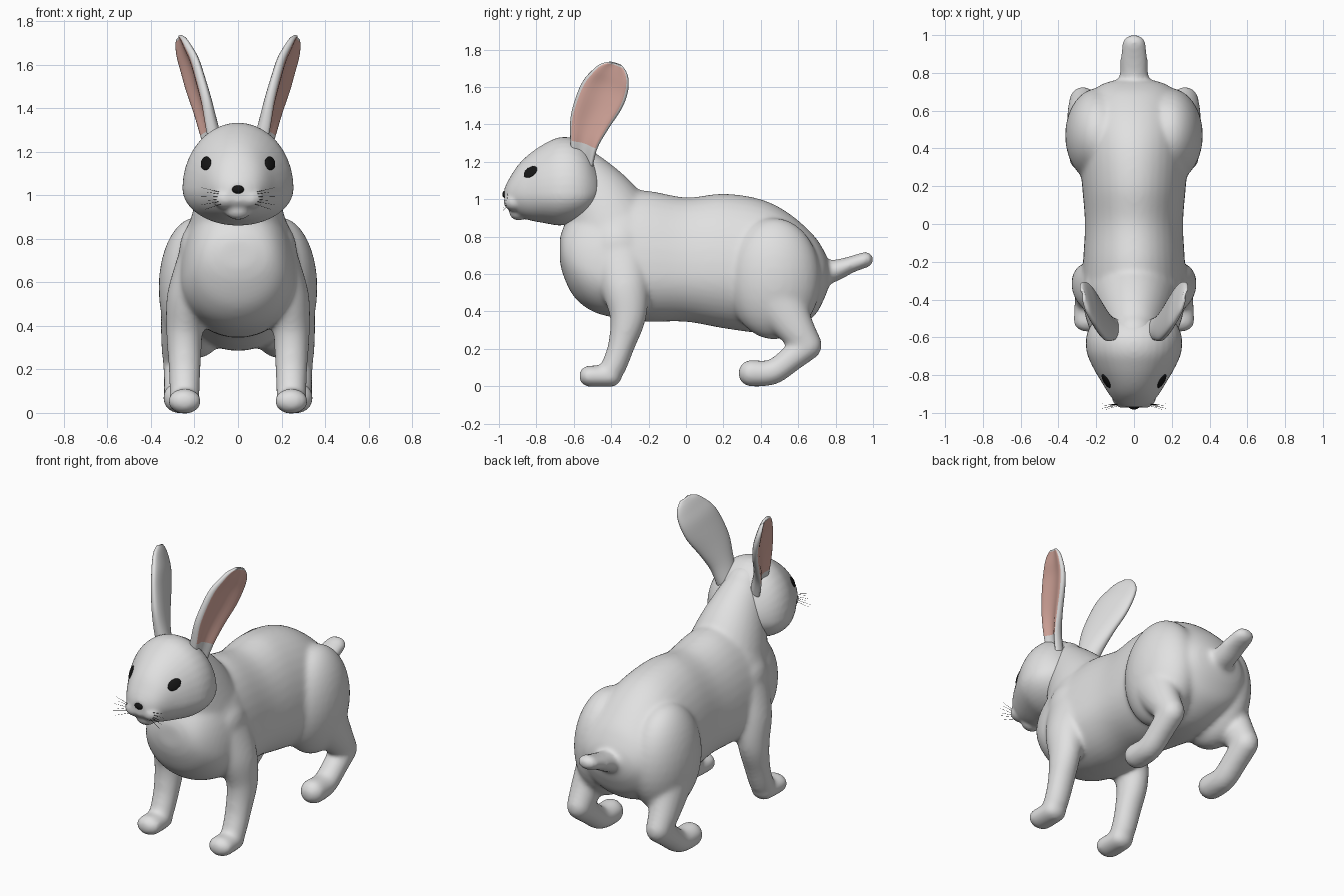
import bpy, bmesh, math
from mathutils import Vector, Matrix

if "Cube" in bpy.data.objects:
    bpy.data.objects.remove(bpy.data.objects["Cube"])


def material(name, rgb):
    m = bpy.data.materials.new(name)
    m.diffuse_color = (*rgb, 1)
    m.use_nodes = True
    m.node_tree.nodes["Principled BSDF"].inputs["Base Color"].default_value = m.diffuse_color
    return m


FUR = material("pale grey fur", (0.75, 0.75, 0.75))
PINK = material("pink inner ear", (0.74, 0.43, 0.37))
BLACK = material("black", (0.008, 0.008, 0.008))


def spline(pts, steps=5):
    """Catmull-Rom interpolation of equal-length tuples."""
    p = [Vector(q) for q in pts]
    out = []
    for i in range(len(p) - 1):
        a, b, c, d = p[max(i - 1, 0)], p[i], p[i + 1], p[min(i + 2, len(p) - 1)]
        for k in range(steps):
            t = k / steps
            out.append(0.5 * (2 * b + (c - a) * t + (2 * a - 5 * b + 4 * c - d) * t * t
                              + (3 * b - a - 3 * c + d) * t ** 3))
    return out + [p[-1]]


def loft(bm, rings):
    """Skin closed rings of points; returns side faces by ring row."""
    vs = [[bm.verts.new(co) for co in r] for r in rings]
    n = len(vs[0])
    rows = [[bm.faces.new((a[k], a[(k + 1) % n], b[(k + 1) % n], b[k])) for k in range(n)]
            for a, b in zip(vs, vs[1:])]
    bm.faces.new(vs[0][::-1])
    bm.faces.new(vs[-1])
    return rows


def trunk(bm, sections, n=40):
    """Loft along y from (y, top, bottom, half width, height of widest point)."""
    rings = []
    for y, top, bot, hw, zc in spline(sections):
        ring = []
        for k in range(n):
            a = 2 * math.pi * k / n
            s = math.sin(a)
            ring.append((hw * math.cos(a), y, zc + s * (top - zc if s > 0 else zc - bot)))
        rings.append(ring)
    loft(bm, rings)


def ball(bm, c, r, rot=Matrix()):
    m = Matrix.Translation(c) @ rot.to_4x4() @ Matrix.Diagonal((*r, 1))
    bmesh.ops.create_uvsphere(bm, u_segments=32, v_segments=18, radius=1, matrix=m)


def limb(bm, pts, n=28):
    """Round-ended tube from (x, y, z, side radius, radius in the yz plane)."""
    p = spline(pts)
    rings = []
    for i, q in enumerate(p):
        t = Vector((p[min(i + 1, len(p) - 1)] - p[max(i - 1, 0)])[:3])
        v = Vector((1, 0, 0)).cross(t).normalized()
        rings.append([Vector(q[:3]) + Vector((q[3] * math.cos(a), 0, 0)) + v * q[4] * math.sin(a)
                      for a in (2 * math.pi * k / n for k in range(n))])
    loft(bm, rings)
    for q in (pts[0], pts[-1]):
        ball(bm, q[:3], (q[3], q[4], q[4]))


def finish(name, bm, mats, voxel=0, smooth=0):
    bmesh.ops.recalc_face_normals(bm, faces=bm.faces[:])
    me = bpy.data.meshes.new(name)
    bm.to_mesh(me)
    bm.free()
    ob = bpy.data.objects.new(name, me)
    bpy.context.collection.objects.link(ob)
    if voxel:  # fuse overlapping volumes into one soft skin
        r = ob.modifiers.new("fuse", 'REMESH')
        r.mode = 'VOXEL'
        r.voxel_size = voxel
        s = ob.modifiers.new("soften", 'SMOOTH')
        s.factor, s.iterations = 0.5, smooth
        bpy.context.view_layer.update()
        dg = bpy.context.evaluated_depsgraph_get()
        ob.data = bpy.data.meshes.new_from_object(ob.evaluated_get(dg))
        ob.modifiers.clear()
    if len(mats) == 1:
        ob.data.materials.clear()
    for m in mats:
        ob.data.materials.append(m)
    for f in ob.data.polygons:
        f.use_smooth = True
    return ob


# Body: torso, neck, tail, haunches and legs
bm = bmesh.new()
trunk(bm, [(-0.675, 0.79, 0.67, 0.07, 0.73), (-0.655, 0.85, 0.59, 0.15, 0.71),
           (-0.60, 0.93, 0.48, 0.21, 0.67), (-0.50, 1.0, 0.40, 0.255, 0.62),
           (-0.35, 1.04, 0.36, 0.275, 0.6), (-0.2, 1.045, 0.345, 0.27, 0.6),
           (0, 1.01, 0.345, 0.26, 0.6), (0.2, 1.03, 0.31, 0.275, 0.6),
           (0.4, 1.0, 0.285, 0.29, 0.58), (0.55, 0.925, 0.30, 0.28, 0.58),
           (0.68, 0.81, 0.37, 0.235, 0.58), (0.74, 0.72, 0.47, 0.17, 0.59),
           (0.765, 0.66, 0.54, 0.08, 0.60)])
limb(bm, [(0, -0.36, 0.76, 0.25, 0.27), (0, -0.45, 0.95, 0.2, 0.22),
          (0, -0.54, 1.10, 0.15, 0.165), (0, -0.59, 1.18, 0.12, 0.125)])
limb(bm, [(0, 0.70, 0.595, 0.085, 0.07), (0, 0.80, 0.62, 0.075, 0.058),
          (0, 0.88, 0.65, 0.073, 0.045), (0, 0.96, 0.677, 0.062, 0.043)])
for s in (-1, 1):
    limb(bm, [(s * 0.18, -0.36, 0.74, 0.09, 0.14), (s * 0.22, -0.33, 0.55, 0.105, 0.13),
              (s * 0.245, -0.31, 0.38, 0.085, 0.1), (s * 0.245, -0.345, 0.22, 0.075, 0.072),
              (s * 0.245, -0.385, 0.11, 0.07, 0.068), (s * 0.245, -0.415, 0.065, 0.068, 0.065)])
    limb(bm, [(s * 0.245, -0.40, 0.052, 0.07, 0.056), (s * 0.245, -0.515, 0.054, 0.077, 0.058)])
    ball(bm, (s * 0.19, 0.47, 0.575), (0.175, 0.25, 0.325))
    limb(bm, [(s * 0.24, 0.49, 0.46, 0.115, 0.15), (s * 0.265, 0.58, 0.32, 0.088, 0.105),
              (s * 0.27, 0.647, 0.222, 0.074, 0.08)])
    limb(bm, [(s * 0.27, 0.647, 0.218, 0.074, 0.08), (s * 0.27, 0.56, 0.145, 0.072, 0.07),
              (s * 0.27, 0.46, 0.075, 0.072, 0.068), (s * 0.27, 0.35, 0.07, 0.075, 0.072)])
body = finish("body", bm, [FUR], 0.012, 18)

# Head with muzzle puffs and chin
bm = bmesh.new()
trunk(bm, [(-0.455, 1.12, 1.0, 0.09, 1.05), (-0.475, 1.18, 0.95, 0.165, 1.04),
           (-0.53, 1.275, 0.90, 0.225, 1.03), (-0.60, 1.325, 0.87, 0.253, 1.03),
           (-0.68, 1.33, 0.86, 0.25, 1.03), (-0.76, 1.295, 0.873, 0.217, 1.03),
           (-0.84, 1.24, 0.888, 0.17, 1.03), (-0.90, 1.18, 0.91, 0.133, 1.03),
           (-0.945, 1.11, 0.94, 0.095, 1.02), (-0.97, 1.06, 0.97, 0.05, 1.01)])
for s in (-1, 1):
    ball(bm, (s * 0.056, -0.915, 0.985), (0.062, 0.06, 0.05))
ball(bm, (0, -0.895, 0.93), (0.06, 0.05, 0.043))
head = finish("head", bm, [FUR], 0.01, 7)

# Ears: cupped blades with a pink outer face, sections (x, y, z, half width, thickness)
EAR = [(0.105, -0.555, 1.19, 0.06, 0.045), (0.135, -0.545, 1.30, 0.078, 0.042),
       (0.163, -0.515, 1.41, 0.108, 0.037), (0.197, -0.465, 1.52, 0.128, 0.034),
       (0.222, -0.43, 1.60, 0.125, 0.031), (0.247, -0.403, 1.66, 0.103, 0.026),
       (0.262, -0.388, 1.70, 0.075, 0.02), (0.272, -0.375, 1.725, 0.035, 0.012)]
N = 32
for s, label in ((-1, "left_ear"), (1, "right_ear")):
    bm = bmesh.new()
    path = spline(EAR)
    rings = []
    for x, y, z, w, th in path:
        ring = []
        for k in range(N):
            a = 2 * math.pi * (k + 0.5) / N
            u, c = math.sin(a), math.cos(a)
            off = th * c if c < 0 else th * c * (0.1 + 1.45 * u * u)
            ring.append((s * (x + off + 0.2 * w * u), y + 0.94 * w * u - 0.1 * off,
                         z - 0.3 * w * u - 0.3 * off))
        rings.append(ring)
    for i, row in enumerate(loft(bm, rings)):
        for k, f in enumerate(row):
            a = 2 * math.pi * (k + 1) / N
            if math.cos(a) > 0 and abs(math.sin(a)) < 0.85 and 1.29 < path[i][2] < 1.715:
                f.material_index = 1
    finish(label, bm, [FUR, PINK])

# Eyes: thin almond plates laid on the head surface
for s, label in ((-1, "left_eye"), (1, "right_eye")):
    ok, loc, nor, idx = head.closest_point_on_mesh((s * 0.145, -0.83, 1.145))
    n = Vector(nor).normalized()
    t = Vector((s * 0.1, 0.9, 0.28))
    t = (t - n * t.dot(n)).normalized()
    rot = Matrix((t, n.cross(t), n)).transposed()
    bm = bmesh.new()
    ball(bm, loc, (0.043, 0.03, 0.009), rot)
    finish(label, bm, [BLACK])

# Nose
bm = bmesh.new()
ball(bm, (0, -0.966, 1.026), (0.028, 0.016, 0.02))
finish("nose", bm, [BLACK])

# Whiskers
bm = bmesh.new()
for s in (-1, 1):
    for i in range(6):
        a = Vector((s * (0.06 + 0.008 * (i % 2)), -0.955, 0.965 + 0.009 * i))
        b = Vector((s * (0.15 + 0.02 * (i % 2)), -0.982 + 0.006 * i, 0.935 + 0.02 * i))
        d = b - a
        m = Matrix.Translation((a + b) / 2) @ d.to_track_quat('Z', 'Y').to_matrix().to_4x4()
        bmesh.ops.create_cone(bm, cap_ends=True, segments=5, radius1=0.0012, radius2=0.0005,
                              depth=d.length, matrix=m)
finish("whiskers", bm, [BLACK])
